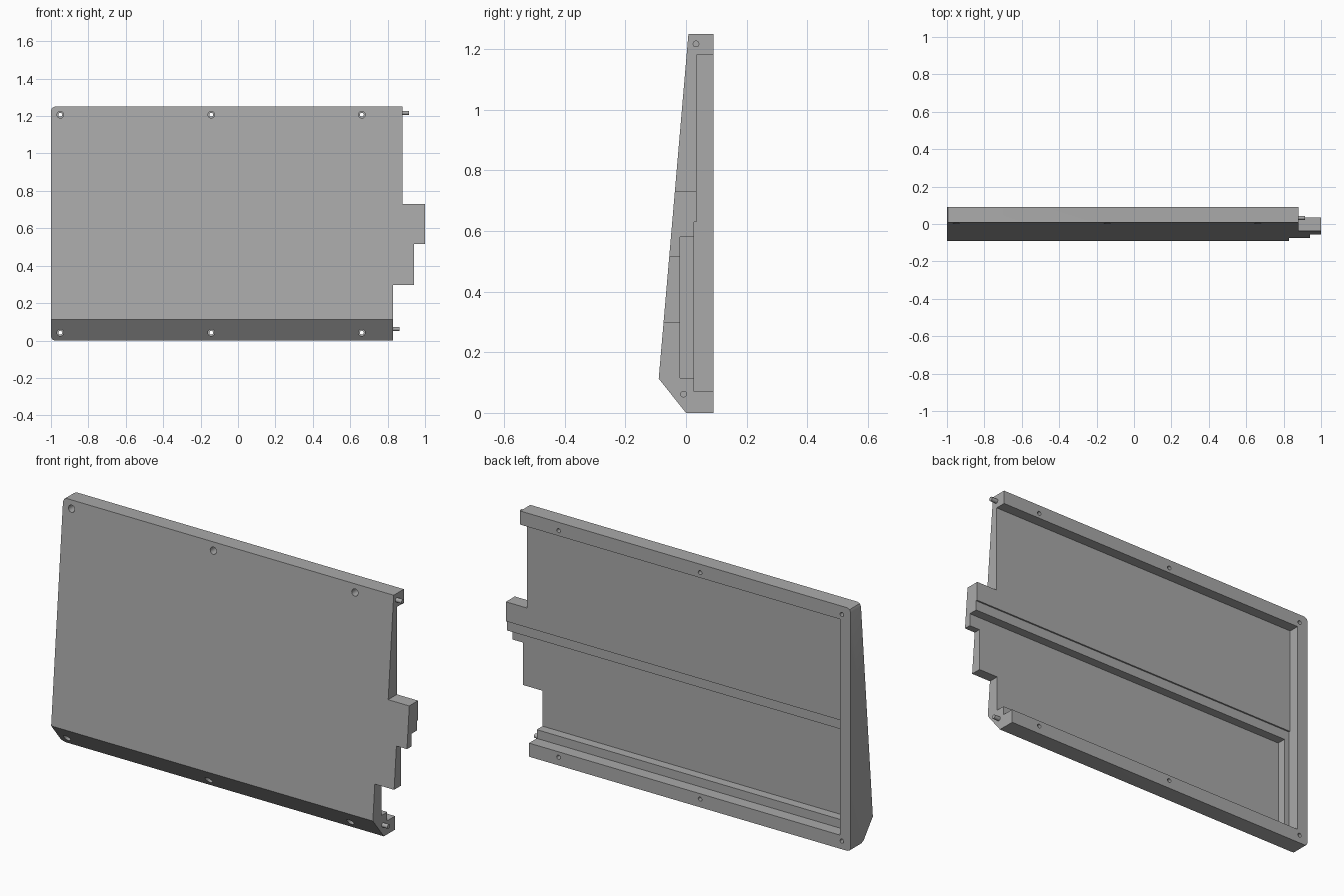
import bpy, bmesh
from mathutils import Vector, Matrix

if "Cube" in bpy.data.objects:
    bpy.data.objects.remove(bpy.data.objects["Cube"], do_unlink=True)

grey = bpy.data.materials.new("plain grey")
grey.use_nodes = True
colour = (0.4, 0.4, 0.4, 1)
grey.diffuse_color = colour
grey.node_tree.nodes["Principled BSDF"].inputs["Base Color"].default_value = colour


def finish(name, bm):
    bmesh.ops.recalc_face_normals(bm, faces=bm.faces)
    mesh = bpy.data.meshes.new(name)
    bm.to_mesh(mesh)
    bm.free()
    mesh.materials.append(grey)
    obj = bpy.data.objects.new(name, mesh)
    bpy.context.scene.collection.objects.link(obj)
    return obj


def prism(name, points, sweep):
    """Extrude a closed outline along a vector."""
    bm = bmesh.new()
    face = bm.faces.new([bm.verts.new(p) for p in points])
    new = bmesh.ops.extrude_face_region(bm, geom=[face])["geom"]
    verts = [v for v in new if isinstance(v, bmesh.types.BMVert)]
    bmesh.ops.translate(bm, verts=verts, vec=sweep)
    return finish(name, bm)


def block(name, low, high):
    low, high = Vector(low), Vector(high)
    bm = bmesh.new()
    bmesh.ops.create_cube(bm, size=1, matrix=Matrix.Translation((low + high) / 2)
                          @ Matrix.Diagonal((*(high - low), 1)))
    return finish(name, bm)


def rod(name, start, end, radius, sides=20):
    start, end = Vector(start), Vector(end)
    axis = end - start
    turn = Vector((0, 0, 1)).rotation_difference(axis).to_matrix().to_4x4()
    bm = bmesh.new()
    bmesh.ops.create_cone(bm, cap_ends=True, segments=sides, radius1=radius, radius2=radius,
                          depth=axis.length, matrix=Matrix.Translation((start + end) / 2) @ turn)
    return finish(name, bm)


def combine(target, tool, operation):
    mod = target.modifiers.new(operation.lower(), "BOOLEAN")
    mod.operation, mod.object, mod.solver = operation, tool, "EXACT"
    bpy.context.view_layer.objects.active = target
    bpy.ops.object.modifier_apply(modifier=mod.name)
    bpy.data.objects.remove(tool, do_unlink=True)


# Wedge-shaped panel, swept along its length
side = [(0, 0), (0.09, 0), (0.09, 1.25), (0.008, 1.25), (-0.09, 0.113)]
panel = prism("panel", [(-1.1, y, z) for y, z in side], (2.2, 0, 0))

# Stepped front outline with small corner cuts rounded on the closed end
outline = [(-1, 0.02), (-0.994, 0.006), (-0.98, 0), (0.83, 0), (0.83, 0.297), (0.94, 0.297),
           (0.94, 0.515), (1, 0.515), (1, 0.73), (0.88, 0.73), (0.88, 1.25),
           (-0.98, 1.25), (-0.994, 1.244), (-1, 1.23)]
combine(panel, prism("outline_cutter", [(x, -0.3, z) for x, z in outline], (0, 0.6, 0)), "INTERSECT")

# Stepped recesses in the back, open at the left end
for x, y, bottom, top in [(-0.938, 0.035, 0.07, 1.18), (-0.938, 0.027, 0.07, 0.63),
                          (-0.91, -0.02, 0.115, 0.58)]:
    combine(panel, block("recess_cutter", (x, y, bottom), (1.3, 0.3, top)), "DIFFERENCE")

# Counterbored screw holes
for x in (-0.95, -0.143, 0.662):
    for z in (0.042, 1.207):
        combine(panel, rod("hole_cutter", (x, -0.3, z), (x, 0.3, z), 0.0105), "DIFFERENCE")
        combine(panel, rod("counterbore_cutter", (x, -0.3, z), (x, 0.05, z), 0.018), "DIFFERENCE")

# Locating pins on the open end
upper_pin = rod("upper_pin", (0.86, 0.033, 1.217), (0.915, 0.033, 1.217), 0.011)
lower_pin = rod("lower_pin", (0.81, -0.008, 0.062), (0.863, -0.008, 0.062), 0.011)

for obj in (panel, upper_pin, lower_pin):
    bpy.ops.object.select_all(action="DESELECT")
    obj.select_set(True)
    bpy.context.view_layer.objects.active = obj
    bpy.ops.object.shade_smooth_by_angle(angle=0.6)
